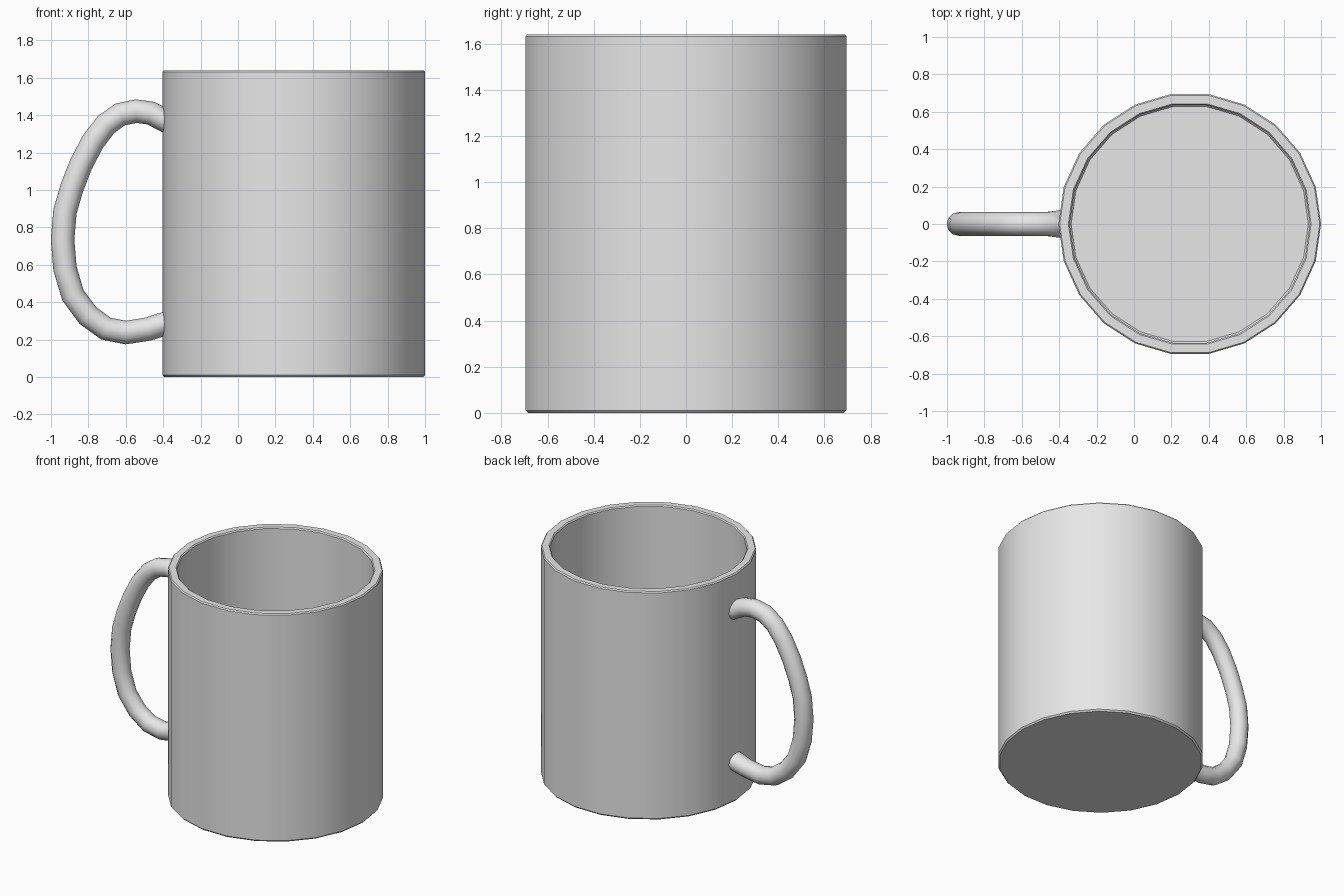
import bpy, bmesh, math
from mathutils import Vector

if "Cube" in bpy.data.objects:
    bpy.data.objects.remove(bpy.data.objects["Cube"])

SIDES = 22          # facets around the cup
CX = 0.298          # cup axis
TUBE_SIDES = 12

grey = bpy.data.materials.new("plain_grey")
grey.diffuse_color = (0.8, 0.8, 0.8, 1)
grey.use_nodes = True
grey.node_tree.nodes["Principled BSDF"].inputs["Base Color"].default_value = grey.diffuse_color


def finish(bm, name):
    bmesh.ops.recalc_face_normals(bm, faces=bm.faces)
    mesh = bpy.data.meshes.new(name)
    bm.to_mesh(mesh)
    bm.free()
    mesh.materials.append(grey)
    mesh.shade_smooth()
    mesh.set_sharp_from_angle(angle=math.radians(35))
    obj = bpy.data.objects.new(name, mesh)
    bpy.context.collection.objects.link(obj)
    return obj


def skin(bm, rings):
    """Bridge successive rings of points and cap both ends."""
    loops = [[bm.verts.new(p) for p in ring] for ring in rings]
    n = len(loops[0])
    for a, b in zip(loops, loops[1:]):
        for i in range(n):
            j = (i + 1) % n
            bm.faces.new((a[i], a[j], b[j], b[i]))
    bm.faces.new(loops[0])
    bm.faces.new(loops[-1])


# Cup: lathed wall with chamfered foot and rim, plus inner floor
profile = [(0.692, 0), (0.702, 0.011), (0.702, 1.632), (0.695, 1.64),
           (0.649, 1.64), (0.642, 1.632), (0.642, 0.069), (0.634, 0.06)]
bm = bmesh.new()
angles = [math.tau * i / SIDES for i in range(SIDES)]
skin(bm, [[(CX + r * math.cos(a), r * math.sin(a), z) for a in angles]
          for r, z in profile])
finish(bm, "cup_body")

# Handle: round tube swept along a loop in the xz plane
path = [(-0.37, 1.355), (-0.405, 1.38), (-0.465, 1.411), (-0.545, 1.422),
        (-0.63, 1.404), (-0.706, 1.35), (-0.775, 1.26), (-0.84, 1.136),
        (-0.888, 1.013), (-0.925, 0.885), (-0.938, 0.735), (-0.925, 0.58),
        (-0.882, 0.436), (-0.802, 0.329), (-0.706, 0.259), (-0.6, 0.238),
        (-0.48, 0.257), (-0.40, 0.283), (-0.37, 0.293)]
pts = [Vector((x, 0, z)) for x, z in path]
rings = []
for k, p in enumerate(pts):
    end = k in (0, len(pts) - 1)
    if end:                       # ends lie flat inside the cup wall
        side = Vector((0, 0, 1 if k == 0 else -1))
    else:
        t = ((p - pts[k - 1]).normalized() + (pts[k + 1] - p).normalized()).normalized()
        side = Vector((t.z, 0, -t.x))
    # slight flare where the tube meets the cup
    width = 0.073 if k in (0, 1, len(pts) - 2, len(pts) - 1) else 0.063
    rings.append([p + side * 0.063 * math.cos(a) + Vector((0, width * math.sin(a), 0))
                  for a in (math.tau * i / TUBE_SIDES for i in range(TUBE_SIDES))])
bm = bmesh.new()
skin(bm, rings)
finish(bm, "handle")
